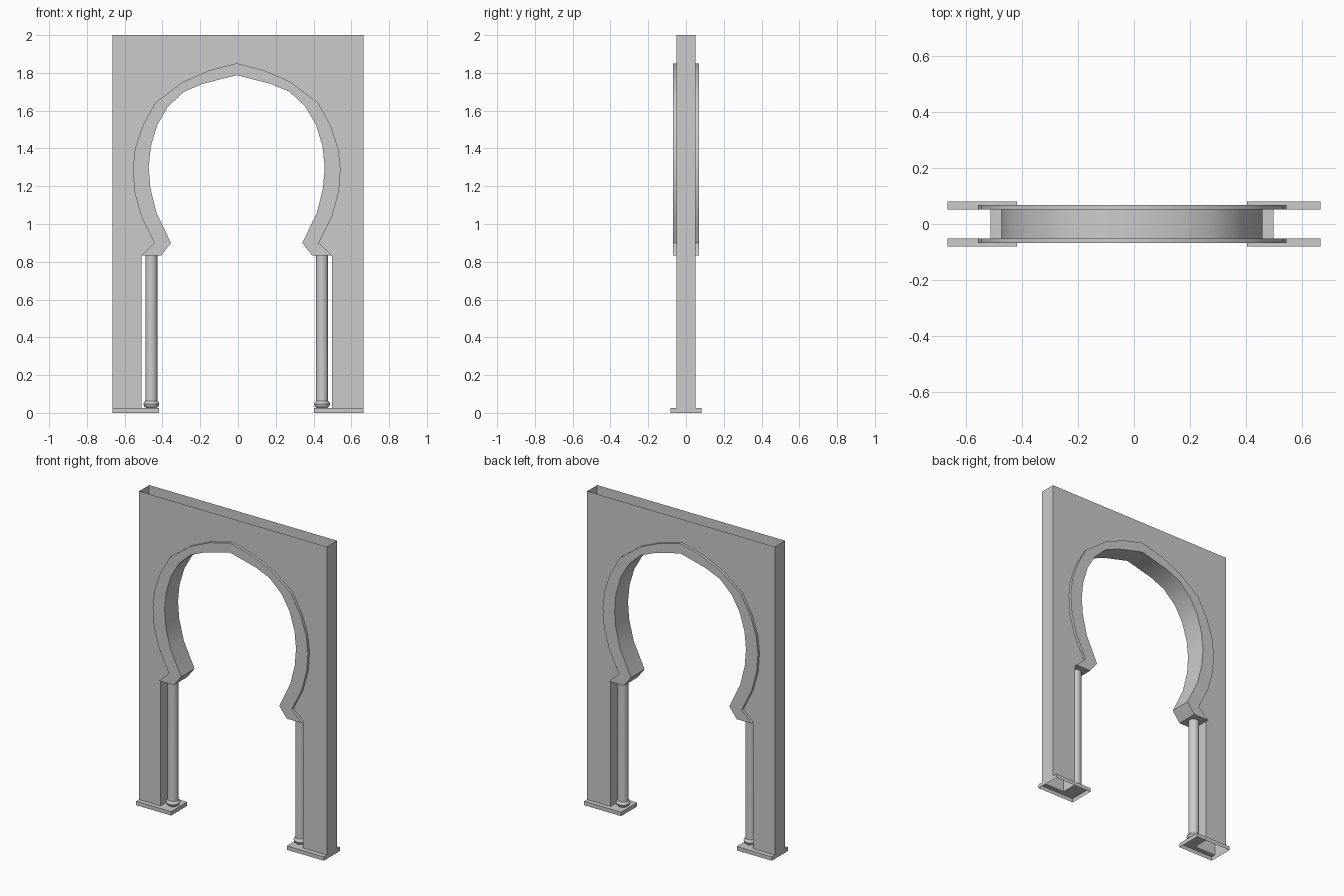
import bpy, bmesh, math

if "Cube" in bpy.data.objects:
    bpy.data.objects.remove(bpy.data.objects["Cube"])

CX = -0.007          # the opening sits slightly left of the wall centre
WALL_X, WALL_Y, TRIM_Y, PLATE_Y = 0.665, 0.051, 0.068, 0.081
JAMB, SPRING, PLATE_TOP = 0.505, 0.833, 0.025

# half outlines of the arch band, from the peak down to the impost (x from centre, z)
OUTER = [(0, 1.851), (.15, 1.812), (.285, 1.752), (.43, 1.643), (.498, 1.52),
         (.538, 1.40), (.55, 1.29), (.541, 1.17), (.505, 1.04), (.435, .90), (JAMB, SPRING)]
INNER = [(0, 1.788), (.18, 1.742), (.28, 1.70), (.365, 1.62), (.42, 1.525),
         (.455, 1.41), (.466, 1.30), (.457, 1.19), (.425, 1.06), (.348, .90), (.40, SPRING)]


def make(name, faces, smooth=True):
    bm = bmesh.new()
    for f in faces:
        bm.faces.new([bm.verts.new(p) for p in f])
    bmesh.ops.remove_doubles(bm, verts=bm.verts, dist=1e-5)
    bmesh.ops.recalc_face_normals(bm, faces=bm.faces)
    me = bpy.data.meshes.new(name)
    bm.to_mesh(me)
    bm.free()
    ob = bpy.data.objects.new(name, me)
    bpy.context.collection.objects.link(ob)
    if smooth:
        bpy.ops.object.select_all(action='DESELECT')
        ob.select_set(True)
        bpy.context.view_layer.objects.active = ob
        bpy.ops.object.shade_smooth_by_angle(angle=math.radians(30))
    return ob


def strip(a, b, y0, y1):
    """Quad spanning the segment a-b (x, z) from depth y0 to y1."""
    return [(a[0], y0, a[1]), (b[0], y0, b[1]), (b[0], y1, b[1]), (a[0], y1, a[1])]


def lathe(name, x, profile, n=20):
    faces = []
    for i in range(n):
        a, b = 2 * math.pi * i / n, 2 * math.pi * (i + 1) / n
        for (r0, z0), (r1, z1) in zip(profile, profile[1:]):
            faces.append([(x + r * math.cos(t), r * math.sin(t), z)
                          for r, z, t in ((r0, z0, a), (r0, z0, b), (r1, z1, b), (r1, z1, a))])
    return make(name, faces)


wall, trim = [], []
for s, side in ((-1, "left"), (1, "right")):
    out = [(CX + s * x, z) for x, z in OUTER]
    inn = [(CX + s * x, z) for x, z in INNER]
    jamb, edge = CX + s * JAMB, s * WALL_X

    # hollow wall: two sheets, outer end and jamb, open at the top
    outline = out + [(jamb, PLATE_TOP), (edge, PLATE_TOP), (edge, 2), (CX, 2)]
    for y in (-WALL_Y, WALL_Y):
        wall.append([(x, y, z) for x, z in outline])
    wall.append(strip((edge, PLATE_TOP), (edge, 2), -WALL_Y, WALL_Y))
    wall.append(strip((jamb, PLATE_TOP), (jamb, SPRING), -WALL_Y, WALL_Y))

    # raised arch band with its soffit
    for i in range(len(out) - 1):
        trim.append(strip(inn[i], inn[i + 1], -TRIM_Y, TRIM_Y))
        for d in (-1, 1):
            trim.append([(p[0], d * TRIM_Y, p[1]) for p in (out[i], out[i + 1], inn[i + 1], inn[i])])
            trim.append(strip(out[i], out[i + 1], d * WALL_Y, d * TRIM_Y))
    trim.append(strip(out[-1], inn[-1], -TRIM_Y, TRIM_Y))

    # base plate: rim plus a top pierced by the hollow wall
    x0, top = CX + s * 0.41, PLATE_TOP
    ys = (-PLATE_Y, -WALL_Y, WALL_Y, PLATE_Y)
    plate = [strip((x, 0), (x, top), -PLATE_Y, PLATE_Y) for x in (x0, edge)]
    for y in (-PLATE_Y, PLATE_Y):
        plate.append([(x0, y, 0), (edge, y, 0), (edge, y, top), (x0, y, top)])
    for k in range(3):
        plate.append(strip((x0, top), (jamb, top), ys[k], ys[k + 1]))
        if k != 1:
            plate.append(strip((jamb, top), (edge, top), ys[k], ys[k + 1]))
    make("base_plate_" + side, plate, smooth=False)

    # column with a rounded foot
    foot = [(.042 * math.cos(t), .046 + .026 * math.sin(t))
            for t in [math.radians(a) for a in (-50, -25, 0, 20, 40)]]
    lathe("column_" + side, CX + s * 0.452, foot + [(.032, .066), (.032, SPRING)])

make("wall", wall, smooth=False)
make("arch_band", trim)
